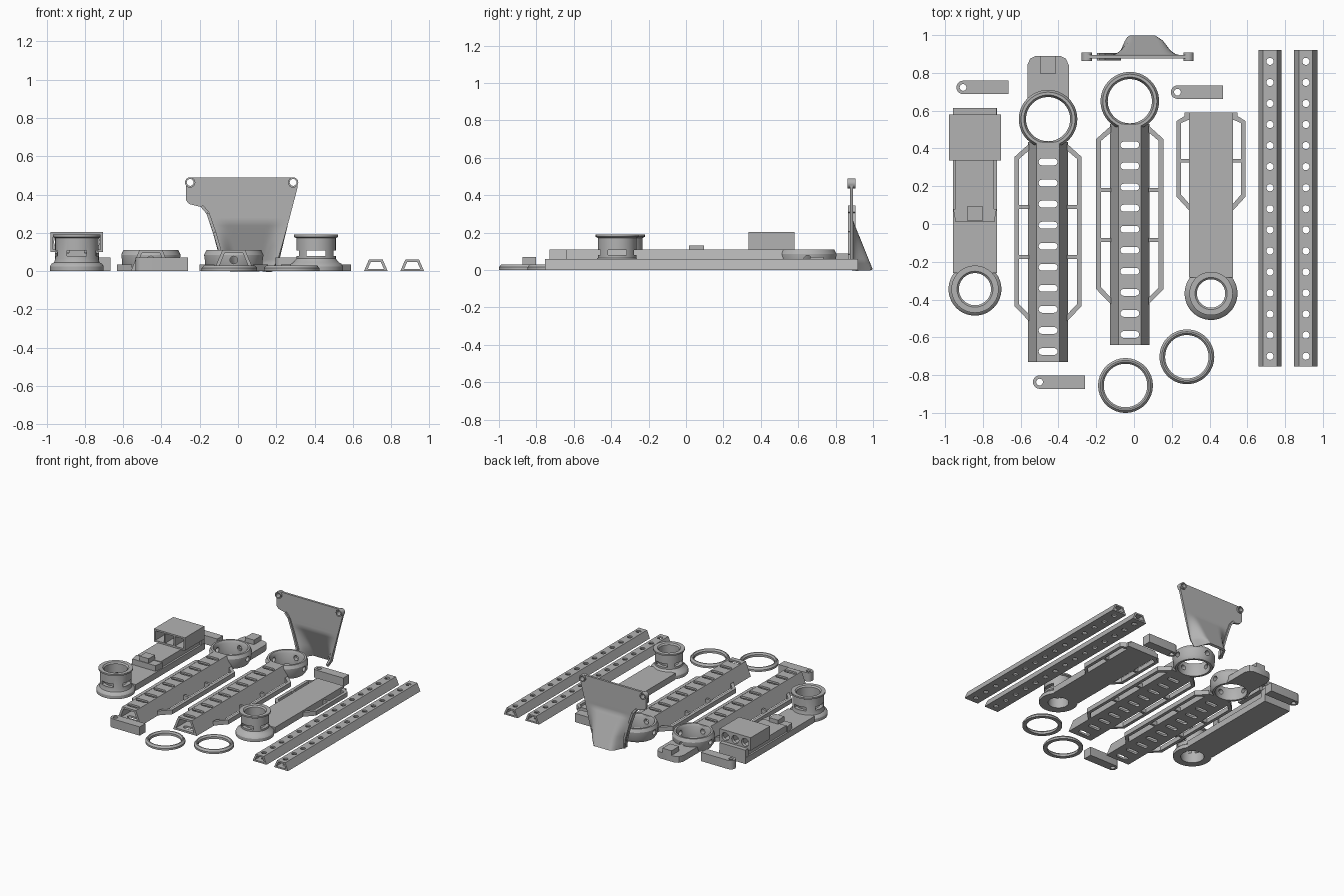
import bpy, bmesh, math
from mathutils import Vector

cube = bpy.data.objects.get("Cube")
if cube:
    bpy.data.objects.remove(cube)

grey = bpy.data.materials.new("plain_grey")
grey.use_nodes = True
GREY = (0.45, 0.45, 0.45, 1)
grey.diffuse_color = GREY
grey.node_tree.nodes["Principled BSDF"].inputs["Base Color"].default_value = GREY


def finish(name, bm, merge=False):
    if merge:
        bmesh.ops.remove_doubles(bm, verts=bm.verts, dist=1e-5)
    bmesh.ops.recalc_face_normals(bm, faces=bm.faces)
    me = bpy.data.meshes.new(name)
    bm.to_mesh(me)
    bm.free()
    me.materials.append(grey)
    ob = bpy.data.objects.new(name, me)
    bpy.context.collection.objects.link(ob)
    return ob


def prisms(name, outlines, lo, hi, axis="z"):
    """Extrude 2D outlines between lo and hi along an axis."""
    place = {"z": lambda p, t: (p[0], p[1], t),
             "y": lambda p, t: (p[0], t, p[1]),
             "x": lambda p, t: (t, p[0], p[1])}[axis]
    bm = bmesh.new()
    for pts in outlines:
        a = [bm.verts.new(place(p, lo)) for p in pts]
        b = [bm.verts.new(place(p, hi)) for p in pts]
        bm.faces.new(a)
        bm.faces.new(b)
        for i in range(len(pts)):
            j = (i + 1) % len(pts)
            bm.faces.new((a[i], a[j], b[j], b[i]))
    return finish(name, bm)


def rect(x0, x1, y0, y1):
    return [(x0, y0), (x1, y0), (x1, y1), (x0, y1)]


def stadium(cx, cy, half, r, n=8):
    """Slot outline; half = 0 gives a circle."""
    pts = []
    for side, start in ((1, -math.pi / 2), (-1, math.pi / 2)):
        for i in range(n + (half > 0)):
            a = start + math.pi * i / n
            pts.append((cx + side * half + r * math.cos(a), cy + r * math.sin(a)))
    return pts


def trapezoid(cx, base, top, z0, z1):
    return [(cx - base, z0), (cx + base, z0), (cx + top, z1), (cx - top, z1)]


def lathe(name, cx, cy, profile, n=56):
    bm = bmesh.new()
    rows = [[bm.verts.new((cx + r * math.cos(2 * math.pi * i / n),
                           cy + r * math.sin(2 * math.pi * i / n), z))
             for r, z in profile] for i in range(n)]
    m = len(profile)
    for i in range(n):
        a, b = rows[i], rows[(i + 1) % n]
        for k in range(m):
            bm.faces.new((a[k], b[k], b[(k + 1) % m], a[(k + 1) % m]))
    return finish(name, bm)


def cut(ob, cutter):
    mod = ob.modifiers.new("cut", "BOOLEAN")
    mod.operation, mod.solver, mod.object = "DIFFERENCE", "EXACT", cutter
    bake(ob)
    bpy.data.objects.remove(cutter)


def bake(ob):
    bpy.context.view_layer.update()
    dg = bpy.context.evaluated_depsgraph_get()
    me = bpy.data.meshes.new_from_object(ob.evaluated_get(dg))
    ob.modifiers.clear()
    ob.data = me


def side_frame(name, cx, inner, outer, top, bottom, struts, slope):
    """Open bracket with chamfered corners on both sides of a body."""
    w, bars = 0.025, []
    for s in (-1, 1):
        i, o, oi = cx + s * inner, cx + s * outer, cx + s * (outer - w)
        t = top - slope
        b = bottom + 0.08
        bars.append([(o, t), (o, b), (oi, b), (oi, t)])
        bars.append([(i, top), (o, t), (oi, t - 0.01), (i, top - 0.035)])
        bars.append([(i, bottom), (o, b), (oi, b + 0.01), (i, bottom + 0.035)])
        bars += [rect(min(i, oi), max(i, oi), y - 0.01, y + 0.01) for y in struts]
    return prisms(name, bars, 0, 0.035)


# Perforated rails
for k, x in enumerate((0.72, 0.91)):
    rail = prisms(f"rail_{k + 1}", [trapezoid(x, 0.062, 0.036, 0, 0.06)], -0.755, 0.92, "y")
    cut(rail, prisms("bore", [trapezoid(x, 0.042, 0.026, 0.012, 0.048)], -0.8, 1, "y"))
    holes = [stadium(x, -0.7 + 0.1115 * i, 0, 0.019) for i in range(15)]
    cut(rail, prisms("holes", holes, -0.1, 0.2))

# Slotted covers with end rings and side frames
for k, (x, ring_y, y0, y1) in enumerate(((-0.455, 0.555, -0.73, 0.435), (-0.022, 0.65, -0.64, 0.53))):
    tag = f"_{k + 1}"
    cover = prisms("cover" + tag, [trapezoid(x, 0.105, 0.06, 0, 0.11)], y0, y1, "y")
    cut(cover, prisms("bore", [trapezoid(x, 0.08, 0.047, 0.015, 0.095)], -1, 1, "y"))
    slots = [stadium(x, y0 + 0.055 + 0.1115 * i, 0.032, 0.018) for i in range(10)]
    cut(cover, prisms("slots", slots, -0.1, 0.2))
    ring = lathe("cover_ring" + tag, x, ring_y,
                 [(0.135, 0), (0.15, 0.025), (0.155, 0.085), (0.143, 0.11),
                  (0.128, 0.11), (0.117, 0.09), (0.117, 0)])
    cut(ring, prisms("pin_hole", [stadium(ring_y, 0.058, 0, 0.02)], x - 0.3, x + 0.3, "x"))
    cut(ring, prisms("pin_hole", [stadium(x, 0.058, 0, 0.02)], ring_y - 0.3, ring_y + 0.3, "y"))
    side_frame("cover_frame" + tag, x, 0.1, 0.178, y1 - 0.01, y0 + 0.215,
               (y0 + 0.555, y0 + 0.82), 0.07)

# Tongue behind the first cover ring
tongue = prisms("tongue", [[(-0.565, 0.62), (-0.345, 0.62), (-0.345, 0.84), (-0.36, 0.875),
                            (-0.39, 0.89), (-0.52, 0.89), (-0.55, 0.875), (-0.565, 0.84)]], 0, 0.05)
cut(tongue, prisms("ring_gap", [stadium(-0.455, 0.555, 0, 0.13, 24)], -1, 1))
prisms("tongue_tab", [rect(-0.495, -0.415, 0.795, 0.89)], 0.04, 0.087)

# Arms with round sockets
for tag, x, y, hole, y1 in (("left", 0.408, -0.368, 0.075, 0.59), ("right", -0.842, -0.345, 0.085, 0.615)):
    prisms(f"{tag}_arm", [rect(x - 0.117, x + 0.117, y + 0.086, y1)], 0, 0.05)
    r = hole + 0.028
    socket = lathe(f"{tag}_socket", x, y,
                   [(0.14, 0), (0.14, 0.025), (0.132, 0.038), (0.118, 0.046), (r, 0.065),
                    (r, 0.172), (r + 0.012, 0.178), (r + 0.012, 0.19), (hole + 0.01, 0.19),
                    (hole, 0.18), (hole, 0)])
    cut(socket, prisms("slot", [rect(y - 0.05, y + 0.05, 0.08, 0.108)], x - 0.3, x + 0.3, "x"))
    cut(socket, prisms("slot", [rect(x - 0.05, x + 0.05, 0.08, 0.108)], y - 0.3, y + 0.3, "y"))
side_frame("left_arm_frame", 0.408, 0.11, 0.183, 0.59, 0.065, (0.335,), 0.045)
prisms("left_arm_frame_ends", [rect(x0, x0 + 0.06, 0.565, 0.59) for x0 in (0.268, 0.488)], 0, 0.035)

# Connector box, riser and clip on the right arm
prisms("riser", [rect(-0.945, -0.74, 0.08, 0.6)], 0.05, 0.1)
prisms("riser_back", [rect(-0.957, -0.727, 0.57, 0.615)], 0.04, 0.11)
box = prisms("connector_box", [rect(-0.98, -0.705, 0.335, 0.58)], 0.1, 0.203)
xs = [-0.8425 + 0.087 * i for i in (-1, 0, 1)]
cut(box, prisms("cells", [rect(x - 0.038, x + 0.038, 0.113, 0.19) for x in xs], 0.2, 0.555, "y"))
cut(box, prisms("outlets", [stadium(x, 0.152, 0, 0.032) for x in xs], 0.5, 0.7, "y"))
prisms("clip_base", [[(-0.945, 0.01), (-0.74, 0.01), (-0.727, 0.08), (-0.957, 0.08)]], 0.04, 0.095)
prisms("clip_tab", [rect(-0.882, -0.802, 0.015, 0.095)], 0.09, 0.132)

# Loose link blocks with one rounded, drilled end
for k, (x, y) in enumerate(((-0.94, 0.723), (0.195, 0.698), (-0.535, -0.837))):
    arc = [(x + 0.036 - 0.036 * math.sin(a), y + 0.036 * math.cos(a))
           for a in (math.pi * i / 10 for i in range(11))]
    link = prisms(f"link_block_{k + 1}", [arc + [(x + 0.275, y - 0.036), (x + 0.275, y + 0.036)]], 0, 0.07)
    cut(link, prisms("hole", [stadium(x + 0.035, y, 0, 0.018)], -1, 1))

# Loose flat rings
for k, (x, y) in enumerate(((-0.045, -0.855), (0.28, -0.703))):
    lathe(f"flat_ring_{k + 1}", x, y, [(0.145, 0), (0.145, 0.015), (0.133, 0.03),
                                       (0.125, 0.03), (0.115, 0.018), (0.115, 0)])

# Upright shield: flat at the top, bulging backwards towards the foot
LEFT = [(0, -0.085), (0.08, -0.095), (0.2, -0.13), (0.3, -0.165), (0.335, -0.195),
        (0.35, -0.255), (0.37, -0.272), (0.465, -0.272), (0.49, -0.25)]
RIGHT = [(0, 0.175), (0.05, 0.21), (0.44, 0.312), (0.465, 0.312), (0.49, 0.29)]


def edge(table, z):
    for (z0, x0), (z1, x1) in zip(table, table[1:]):
        if z <= z1:
            return x0 + (x1 - x0) * (z - z0) / (z1 - z0)
    return table[-1][1]


def shield_point(u, z):
    x0, x1 = edge(LEFT, z), edge(RIGHT, z)
    side = min(1, min(u, 1 - u) / 0.25)
    side = side * side * (3 - 2 * side)
    return Vector((x0 + (x1 - x0) * u, 0.885 + 0.105 * max(0, 1 - z / 0.26) * side, z))


heights = sorted({z for z, _ in LEFT + RIGHT} | {0.02 * i for i in range(24)})
bm = bmesh.new()
grid = [[bm.verts.new(shield_point(c / 24, z)) for c in range(25)] for z in heights]
for a, b in zip(grid, grid[1:]):
    for c in range(24):
        bm.faces.new((a[c], a[c + 1], b[c + 1], b[c]))
shield = finish("shield", bm)
solid = shield.modifiers.new("thickness", "SOLIDIFY")
solid.thickness, solid.offset = 0.018, 0
bake(shield)

# Raised rim along the shield's sides and top, with two drilled ears
path = [(x, z) for z, x in LEFT] + [(x, z) for z, x in reversed(RIGHT)]
rim_in = []
for (x, z), (x2, z2) in zip(path, path[1:]):
    d = Vector((x2 - x, z2 - z)).normalized()
    n = Vector((d.y, -d.x)) * 0.016
    rim_in.append([(x, z), (x2, z2), (x2 + n.x, z2 + n.y), (x + n.x, z + n.y)])
rim = prisms("shield_rim", [q for q in rim_in if min(p[1] for p in q) >= 0], 0.865, 0.905, "y")
ears = prisms("shield_ears", [stadium(x, 0.463, 0, 0.027) for x in (-0.25, 0.288)], 0.863, 0.907, "y")
for part in (shield, rim, ears):
    cut(part, prisms("hole", [stadium(x, 0.463, 0, 0.018) for x in (-0.25, 0.288)], 0.7, 1.1, "y"))

# Smooth the curved walls and keep crisp edges
bpy.ops.object.select_all(action="DESELECT")
for ob in bpy.context.collection.objects:
    if ob.type == "MESH" and ob.data.materials and ob.data.materials[0] == grey:
        ob.select_set(True)
        bpy.context.view_layer.objects.active = ob
bpy.ops.object.shade_smooth_by_angle(angle=math.radians(30))
